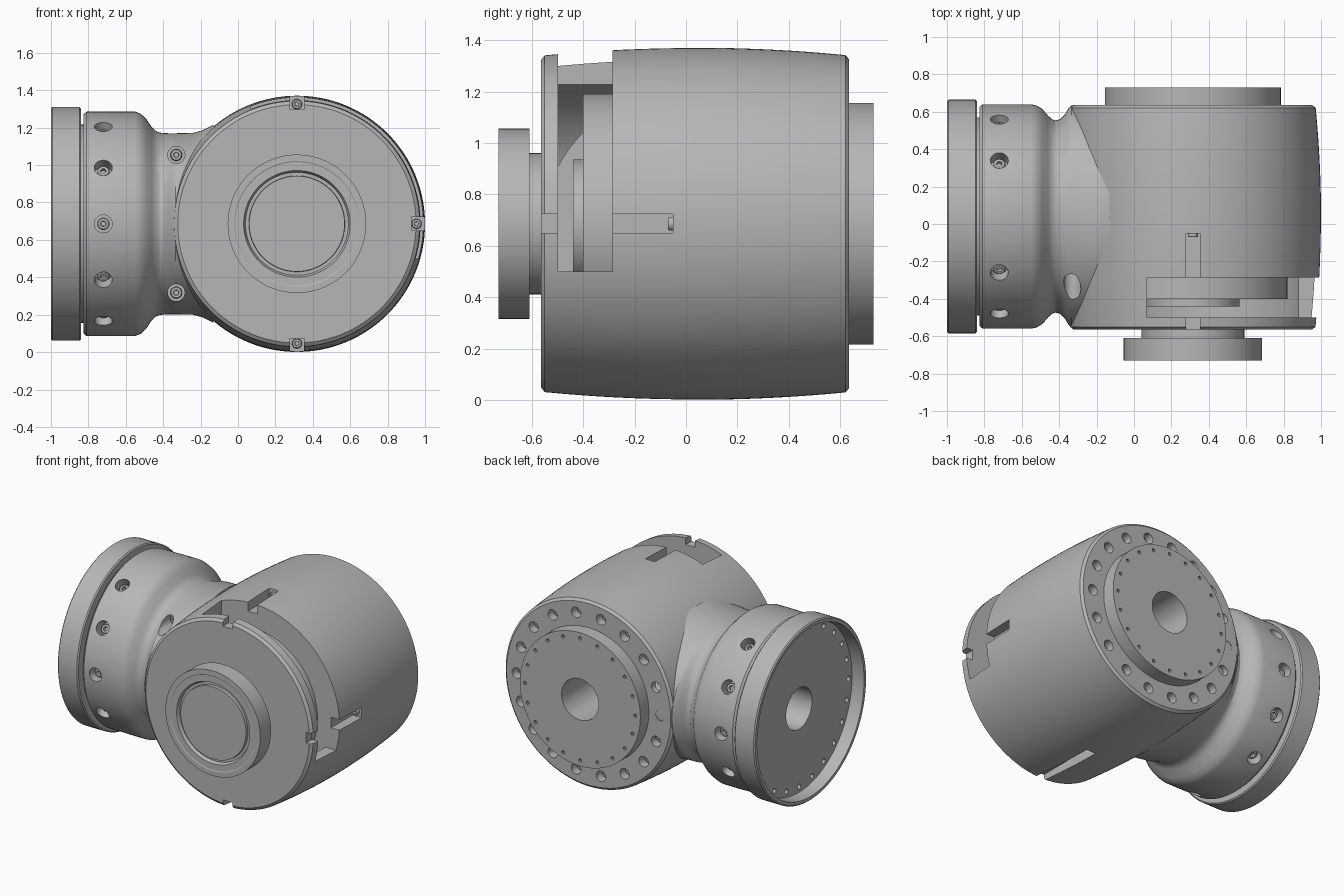
import bpy, bmesh, math
from mathutils import Vector

cube = bpy.data.objects.get("Cube")
if cube:
    bpy.data.objects.remove(cube, do_unlink=True)

grey = bpy.data.materials.new("machined grey")
grey.use_nodes = True
COLOR = (0.47, 0.47, 0.47, 1)
grey.diffuse_color = COLOR
grey.node_tree.nodes["Principled BSDF"].inputs["Base Color"].default_value = COLOR

X, Y, Z = Vector((1, 0, 0)), Vector((0, 1, 0)), Vector((0, 0, 1))
CX, CY, CZ = 0.315, 0.04, 0.686
DRUM = Vector((CX, 0, CZ))      # centre of the fore-and-aft drum
ARM = Vector((0, CY, CZ))       # centre of the sideways arm


def turn(bm, profile, origin, axis, seg=96):
    """Sweep (distance, radius[, second radius]) rings round an axis and cap the ends."""
    axis = axis.normalized()
    up = Z if abs(axis.z) < 0.1 else X
    up = (up - axis * up.dot(axis)).normalized()
    side = up.cross(axis)
    rings = []
    for a, r, *rest in profile:
        r2 = rest[0] if rest else r
        rings.append([bm.verts.new(origin + axis * a
                      + side * r * math.cos(t * math.tau / seg)
                      + up * r2 * math.sin(t * math.tau / seg)) for t in range(seg)])
    for p, q in zip(rings, rings[1:]):
        for i in range(seg):
            j = (i + 1) % seg
            bm.faces.new((p[i], p[j], q[j], q[i]))
    bm.faces.new(rings[0][::-1])
    bm.faces.new(rings[-1])


def box(bm, lo, hi):
    made = bmesh.ops.create_cube(bm, size=1)["verts"]
    for v in made:
        v.co = Vector([(l + h) / 2 + c * (h - l) for l, h, c in zip(lo, hi, v.co)])


def finish(name, bm):
    bmesh.ops.recalc_face_normals(bm, faces=bm.faces)
    mesh = bpy.data.meshes.new(name)
    bm.to_mesh(mesh)
    bm.free()
    mesh.materials.append(grey)
    ob = bpy.data.objects.new(name, mesh)
    bpy.context.collection.objects.link(ob)
    return ob


def turned(name, profile, origin, axis, seg=96):
    bm = bmesh.new()
    turn(bm, profile, origin, axis, seg)
    return finish(name, bm)


def activate(ob):
    bpy.ops.object.select_all(action="DESELECT")
    ob.select_set(True)
    bpy.context.view_layer.objects.active = ob


def cut(ob, bm):
    cutter = finish("cutter", bm)
    cutter.hide_render = True
    mod = ob.modifiers.new("cut", "BOOLEAN")
    mod.operation, mod.solver, mod.object = "DIFFERENCE", "EXACT", cutter
    activate(ob)
    bpy.ops.object.modifier_apply(modifier=mod.name)
    bpy.data.objects.remove(cutter, do_unlink=True)


def drill(bm, origin, axis, r, depth, over=0.05, seg=20):
    """Hole cutter running from just above the surface inwards."""
    turn(bm, [(-over, r), (depth, r)], origin, axis, seg)


def screw(bm, origin, axis, r):
    """Socket-head screw whose top lies at origin and body runs along axis."""
    turn(bm, [(0.05, r), (0.006, r), (0, r * 0.85), (0, r * 0.45), (0.02, r * 0.4)],
         origin, axis, 18)


def around(count, axis):
    """Unit directions spread evenly round the x or y axis."""
    for i in range(count):
        t = math.tau * i / count
        flat = X if axis == Y else Y
        yield flat * math.cos(t) + Z * math.sin(t)


screws = bmesh.new()

# Barrel-shaped main drum with a closed cavity behind its front plate
FRONT, BACK = -0.565, 0.635
bulge = [FRONT + 0.015 + (BACK - FRONT - 0.03) * i / 16 for i in range(17)]
profile = [(FRONT, 0.637)]
profile += [(y, 0.685 - 0.03 * ((y - 0.035) / 0.6) ** 2) for y in bulge]
profile += [(BACK, 0.64)]
drum = turned("main_drum", profile, DRUM, Y, 128)
bm = bmesh.new()
turn(bm, [(-0.5, 0.595), (-0.285, 0.595)], DRUM, Y, 128)
cut(drum, bm)

# Window through the shell, upper left quarter
bm = bmesh.new()
box(bm, (0.07, -0.499, 0.5), (1.2, -0.286, 1.6))
cut(drum, bm)

# Keyways at the top, left and bottom of the drum
for d in (Z, X, -Z):
    bm = bmesh.new()
    side = Vector((0.037, 0, 0)) if d.z else Vector((0, 0, 0.037))
    inner, outer = DRUM + d * 0.612, DRUM + d * 0.8
    pts = [inner - side, inner + side, outer - side, outer + side]
    box(bm, (min(p.x for p in pts), -0.7, min(p.z for p in pts)),
        (max(p.x for p in pts), -0.05, max(p.z for p in pts)))
    cut(drum, bm)
    screw(screws, DRUM + d * 0.64 - Y * 0.07, Y, 0.027)

# Ring of bolt holes on the back of the drum, and its centre bore
bm = bmesh.new()
for d in around(18, Y):
    p = DRUM + d * 0.56 + Y * BACK
    drill(bm, p, -Y, 0.037, 0.07)
    screw(screws, p - Y * 0.045, -Y, 0.028)
turn(bm, [(0.2, 0.145), (0.8, 0.145)], DRUM, Y, 48)
cut(drum, bm)

# Stepped rotor seen inside the window
turned("inner_rotor", [(-0.44, 0.25), (-0.4, 0.25), (-0.4, 0.505), (-0.28, 0.505)], DRUM, Y)

# Back output plate with a centre bore and small tapped holes
plate = turned("back_output_plate", [(0.62, 0.47), (0.73, 0.47)], DRUM, Y)
bm = bmesh.new()
turn(bm, [(0.5, 0.145), (0.8, 0.145)], DRUM, Y, 48)
for d in around(20, Y):
    drill(bm, DRUM + d * 0.43 + Y * 0.73, -Y, 0.012, 0.04, seg=10)
cut(plate, bm)

# Front hub on a narrow neck, with a ring groove in its face
turned("front_hub", [(-0.55, 0.275), (-0.61, 0.275), (-0.61, 0.37), (-0.73, 0.37),
                     (-0.73, 0.335), (-0.727, 0.33), (-0.727, 0.285), (-0.705, 0.275),
                     (-0.705, 0.257), (-0.725, 0.255), (-0.725, 0.247)], DRUM, Y)

# Side arm: round housing narrowing to a waist, then flaring into the drum
arm = turned("side_arm", [
    (-0.85, 0.53), (-0.826, 0.53), (-0.826, 0.585), (-0.81, 0.6), (-0.55, 0.6),
    (-0.52, 0.593, 0.588), (-0.49, 0.575, 0.56), (-0.46, 0.54, 0.515),
    (-0.44, 0.521, 0.497), (-0.42, 0.514, 0.488), (-0.395, 0.52, 0.485),
    (-0.37, 0.545, 0.484), (-0.35, 0.58, 0.484), (-0.335, 0.593, 0.484),
    (-0.24, 0.593, 0.486), (-0.19, 0.593, 0.5), (-0.13, 0.593, 0.53)], ARM, X, 128)
bm = bmesh.new()
for d in around(12, X):
    if abs(d.z) < 0.95:
        p = ARM + d * 0.6 - X * 0.72
        drill(bm, p, -d, 0.048, 0.075)
        screw(screws, p - d * 0.035, -d, 0.033)
for s in (1, -1):
    p = Vector((-0.33, -0.21, CZ + s * 0.368))
    drill(bm, p, Y, 0.046, 0.0, over=0.6)
    screw(screws, p - Y * 0.035, Y, 0.032)
cut(arm, bm)

# End flange: thin rim round a recessed face with a bore and small holes
flange = turned("end_flange", [(-0.91, 0.59), (-1.0, 0.595), (-1.0, 0.617), (-0.992, 0.625),
                               (-0.848, 0.625), (-0.84, 0.617)], ARM, X, 128)
bm = bmesh.new()
turn(bm, [(-0.95, 0.145), (-0.8, 0.145)], ARM, X, 48)
for d in around(24, X):
    drill(bm, ARM + d * 0.55 - X * 0.91, X, 0.018, 0.04, seg=12)
cut(flange, bm)
bm = bmesh.new()
turn(bm, [(-0.95, 0.145), (-0.5, 0.145)], ARM, X, 48)
cut(arm, bm)

finish("socket_screws", screws)

# Smooth the round surfaces and keep the edges crisp
for ob in list(bpy.context.collection.objects):
    if ob.type == "MESH":
        activate(ob)
        bpy.ops.object.shade_smooth_by_angle(angle=math.radians(28))
